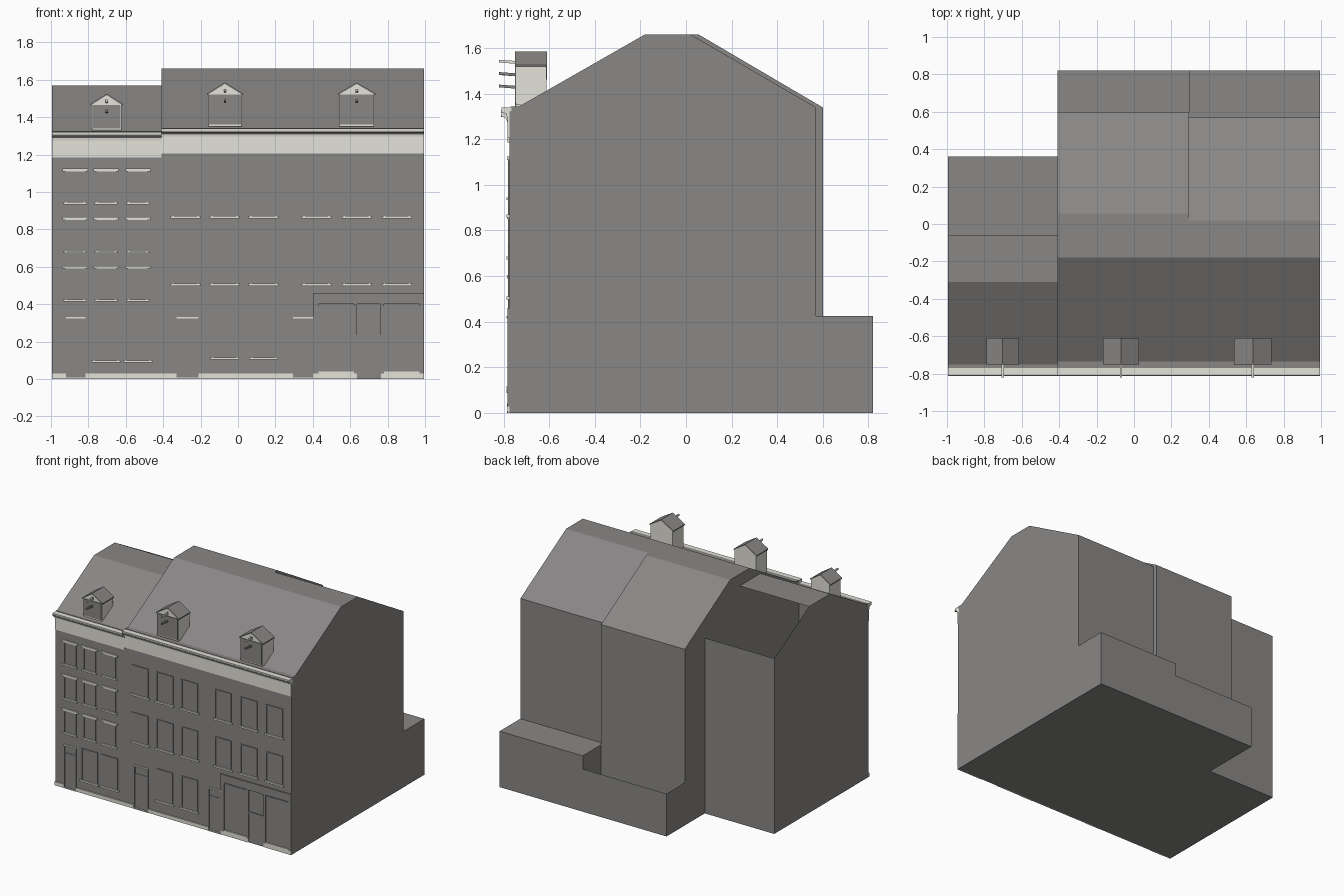
import bpy, bmesh, math

if "Cube" in bpy.data.objects:
    bpy.data.objects.remove(bpy.data.objects["Cube"])


def material(name, rgb):
    m = bpy.data.materials.new(name)
    m.diffuse_color = (*rgb, 1)
    m.use_nodes = True
    m.node_tree.nodes["Principled BSDF"].inputs["Base Color"].default_value = m.diffuse_color
    return m


GREY = material("slate grey", (0.25, 0.242, 0.238))
CREAM = material("pale stone", (0.77, 0.76, 0.70))
FRONT = -0.775


def prism(name, profile, x0, x1, mat, drop=(), caps=(True, True)):
    """Extrude a closed (y, z) profile along x; drop lists open profile edges."""
    bm = bmesh.new()
    a = [bm.verts.new((x0, y, z)) for y, z in profile]
    b = [bm.verts.new((x1, y, z)) for y, z in profile]
    n = len(profile)
    sides = [bm.faces.new((a[i], a[(i + 1) % n], b[(i + 1) % n], b[i])) for i in range(n)]
    ends = [bm.faces.new(a), bm.faces.new(b[::-1])]
    bmesh.ops.recalc_face_normals(bm, faces=bm.faces[:])
    gone = [sides[i] for i in drop] + [f for f, keep in zip(ends, caps) if not keep]
    bmesh.ops.delete(bm, geom=gone, context='FACES_ONLY')
    me = bpy.data.meshes.new(name)
    bm.to_mesh(me)
    bm.free()
    me.materials.append(mat)
    ob = bpy.data.objects.new(name, me)
    bpy.context.collection.objects.link(ob)
    return ob


def box(name, x0, x1, y0, y1, z0, z1, mat):
    return prism(name, [(y0, z0), (y1, z0), (y1, z1), (y0, z1)], x0, x1, mat)


def proud(name, x0, x1, z0, z1, mat, depth):
    """Flat piece standing out from the facade."""
    return box(name, x0, x1, FRONT - depth, FRONT + 0.002, z0, z1, mat)


# House shells: the left one has no rear roof slope
prism("left_house", [(FRONT, 0), (0.36, 0), (0.36, 1.335), (-0.06, 1.57),
                     (-0.31, 1.57), (FRONT, 1.31)],
      -0.995, -0.41, GREY, drop=(2,), caps=(True, False))
prism("middle_house", [(FRONT, 0), (0.60, 0), (0.60, 1.34), (0.055, 1.66),
                       (-0.18, 1.66), (FRONT, 1.32)], -0.41, 0.295, GREY)
prism("right_house", [(FRONT, 0), (0.57, 0), (0.57, 1.34), (0.02, 1.66),
                      (-0.18, 1.66), (FRONT, 1.32)], 0.295, 0.995, GREY)

# Rear annexes: the middle one is an open yard
prism("yard_walls", [(0.60, 0), (0.82, 0), (0.82, 0.325), (0.60, 0.325)],
      -0.41, 0.295, GREY, drop=(2, 3), caps=(True, False))
prism("rear_annex", [(0.57, 0), (0.82, 0), (0.82, 0.425), (0.57, 0.425)],
      0.295, 0.995, GREY, drop=(3,))

# Frieze, moulding and gutter below each roof
for side, x0, x1, low, top in (("left", -0.995, -0.41, 1.185, 1.32),
                               ("right", -0.41, 0.995, 1.205, 1.34)):
    proud(side + "_frieze", x0, x1, low, top - 0.025, CREAM, 0.007)
    prism(side + "_gutter", [(-0.765, top - 0.045), (-0.785, top - 0.045),
                             (-0.788, top - 0.03), (-0.808, top - 0.02),
                             (-0.81, top), (-0.765, top)], x0, x1, CREAM)
    box(side + "_gutter_groove", x0, x1, -0.812, -0.80, top - 0.022, top - 0.013, GREY)
    prism(side + "_roof_foot", [(-0.77, top - 0.02), (-0.77, top + 0.003),
                                (-0.725, top + 0.003), (-0.725, top - 0.02)],
          x0, x1, GREY)


def window(name, x0, x1, z0, z1, lintel):
    """Pane framed by slim jambs over a stone sill."""
    proud(name + "_pane", x0, x1, z0, z1, GREY, 0.002)
    for xa in (x0, x1 - 0.008):
        proud(name + "_jamb", xa, xa + 0.008, z0, z1, GREY, 0.006)
    proud(name + "_head", x0, x1, z1 - 0.008, z1, GREY, 0.006)
    proud(name + "_sill", x0 - 0.01, x1 + 0.01, z0 - 0.012, z0, CREAM, 0.012)
    if lintel:
        proud(name + "_lintel", x0 - 0.015, x1 + 0.015, z1, z1 + 0.015, CREAM, 0.01)


# Windows of the left house
for cx in (-0.87, -0.705, -0.535):
    for z in (0.425, 0.685, 0.945):
        window("small_window", cx - 0.052, cx + 0.052, z, z + 0.165, True)
# Windows of the right houses
for cx in (-0.28, -0.072, 0.137, 0.42, 0.635, 0.85):
    for z in (0.51, 0.87):
        window("tall_window", cx - 0.07, cx + 0.07, z, z + 0.22, False)
# Ground floor windows
for cx, z in ((-0.705, 0.10), (-0.535, 0.10), (-0.072, 0.115), (0.137, 0.115)):
    window("ground_window", cx - 0.068, cx + 0.068, z, z + 0.24, False)

# Doors with a stone strip under the fanlight
for x0, x1 in ((-0.92, -0.815), (-0.33, -0.21), (0.295, 0.40)):
    proud("door", x0, x1, 0.008, 0.27, GREY, 0.003)
    for xa in (x0, x1 - 0.008):
        proud("door_jamb", xa, xa + 0.008, 0, 0.33, GREY, 0.007)
    proud("door_strip", x0, x1, 0.322, 0.332, CREAM, 0.008)
    proud("door_step", x0, x1, 0, 0.008, CREAM, 0.01)

# Plinth pieces between the doors
for x0, x1 in ((-0.995, -0.92), (-0.815, -0.33), (-0.21, 0.295), (0.40, 0.635), (0.765, 0.995)):
    proud("plinth", x0, x1, 0, 0.028, CREAM, 0.008)

# Shop front: fascia, posts, two display windows and a door
proud("shop_fascia", 0.40, 0.995, 0.40, 0.46, GREY, 0.009)
for x0, x1 in ((0.40, 0.43), (0.62, 0.637), (0.763, 0.78), (0.97, 0.995)):
    proud("shop_post", x0, x1, 0.028, 0.40, GREY, 0.009)
for x0, x1 in ((0.43, 0.62), (0.78, 0.97)):
    proud("shop_pane", x0, x1, 0.04, 0.39, GREY, 0.002)
    proud("shop_sill", x0, x1, 0.028, 0.04, CREAM, 0.01)
proud("shop_door", 0.637, 0.763, 0, 0.22, GREY, 0.004)
proud("shop_door_head", 0.637, 0.763, 0.22, 0.235, GREY, 0.008)


def dormer(cx, half, base, eave, ridge):
    """Stone dormer with gabled slate roof, window and hoist beams."""
    bm = bmesh.new()
    outline = [(-half, base - 0.01), (half, base - 0.01), (half, eave), (0, ridge - 0.006), (-half, eave)]
    rings = [[bm.verts.new((cx + x, y, z)) for x, z in outline] for y in (-0.745, -0.612)]
    for i in range(5):
        bm.faces.new((rings[0][i], rings[0][(i + 1) % 5], rings[1][(i + 1) % 5], rings[1][i]))
    bm.faces.new(rings[0])
    bm.faces.new(rings[1])
    bmesh.ops.recalc_face_normals(bm, faces=bm.faces[:])
    me = bpy.data.meshes.new("dormer_body")
    bm.to_mesh(me)
    bm.free()
    me.materials.append(CREAM)
    bpy.context.collection.objects.link(bpy.data.objects.new("dormer_body", me))
    # Roof slopes
    for s in (-1, 1):
        me = bpy.data.meshes.new("dormer_roof")
        e = cx + s * (half + 0.008)
        pts = [(x, y, z + t) for t in (0, 0.008) for x, z in ((cx, ridge - 0.008), (e, eave - 0.008))
               for y in (-0.75, -0.61)]
        me.from_pydata(pts, [], [(0, 1, 3, 2), (4, 6, 7, 5), (0, 4, 5, 1),
                                 (2, 3, 7, 6), (0, 2, 6, 4), (1, 5, 7, 3)])
        b2 = bmesh.new()
        b2.from_mesh(me)
        bmesh.ops.recalc_face_normals(b2, faces=b2.faces[:])
        b2.to_mesh(me)
        b2.free()
        me.materials.append(GREY)
        bpy.context.collection.objects.link(bpy.data.objects.new("dormer_roof", me))
    # Window, gable light and beams
    box("dormer_window", cx - half + 0.004, cx + half - 0.004, -0.75, -0.743, base, eave - 0.004, GREY)
    box("gable_light", cx - 0.008, cx + 0.008, -0.75, -0.743, eave + 0.008, eave + 0.025, GREY)
    for z in (eave + 0.006, eave - 0.048):
        prism("hoist_beam", [(-0.82, z + 0.006), (-0.74, z), (-0.74, z + 0.012), (-0.82, z + 0.018)],
              cx - 0.006, cx + 0.006, CREAM if z > eave else GREY)


dormer(-0.702, 0.078, 1.34, 1.47, 1.525)
dormer(-0.07, 0.089, 1.36, 1.525, 1.585)
dormer(0.635, 0.093, 1.36, 1.525, 1.585)
